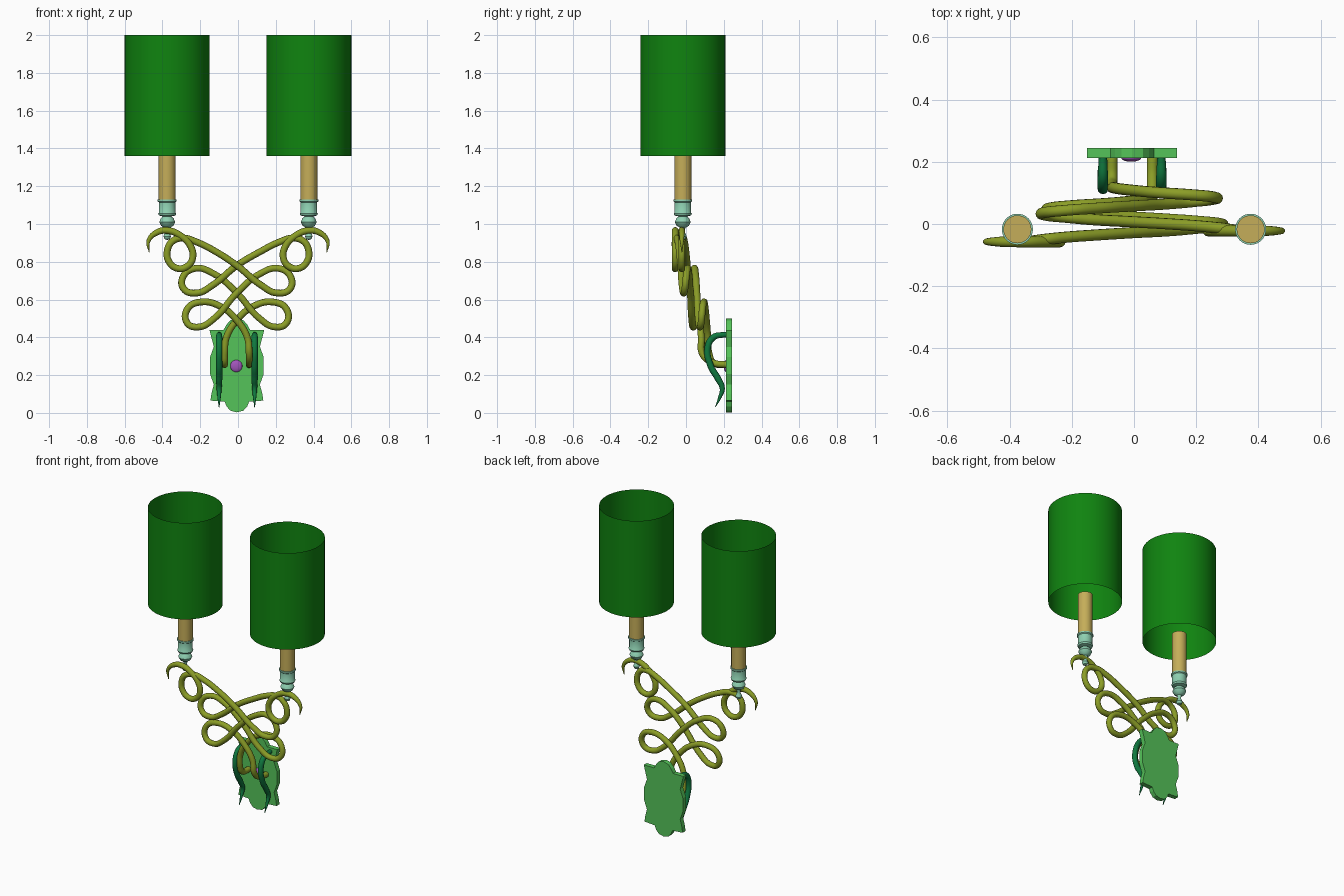
import bpy
import bmesh
import math

if "Cube" in bpy.data.objects:
    bpy.data.objects.remove(bpy.data.objects["Cube"], do_unlink=True)


def material(name, red, green, blue):
    mat = bpy.data.materials.new(name)
    mat.use_nodes = True
    colour = (red, green, blue, 1)
    mat.diffuse_color = colour
    mat.node_tree.nodes["Principled BSDF"].inputs["Base Color"].default_value = colour
    return mat


SHADE_GREEN = material("shade green", 0.005, 0.23, 0.005)
CANDLE_TAN = material("candle tan", 0.56, 0.42, 0.1)
CUP_MINT = material("cup mint", 0.27, 0.63, 0.44)
ARM_OLIVE = material("arm olive", 0.26, 0.34, 0.02)
PLATE_GREEN = material("plate green", 0.09, 0.55, 0.1)
LEAF_GREEN = material("leaf dark green", 0.005, 0.19, 0.05)
KNOB_PURPLE = material("knob purple", 0.36, 0.09, 0.5)

SEAT_X, SEAT_Y = 0.375, -0.017
MIDDLE_X = -0.006


def finish(obj, name, mat, smooth=True):
    obj.name = name
    obj.data.materials.clear()
    obj.data.materials.append(mat)
    bpy.ops.object.select_all(action="DESELECT")
    obj.select_set(True)
    bpy.context.view_layer.objects.active = obj
    if obj.type == "CURVE":
        bpy.ops.object.convert(target="MESH")
    if smooth:
        bpy.ops.object.shade_smooth_by_angle(angle=math.radians(40))
    return obj


def mesh_object(bm, name, mat, location=(0, 0, 0), smooth=True):
    mesh = bpy.data.meshes.new(name)
    bm.to_mesh(mesh)
    bm.free()
    obj = bpy.data.objects.new(name, mesh)
    obj.location = location
    bpy.context.collection.objects.link(obj)
    return finish(obj, name, mat, smooth)


def lathe(name, profile, mat, location):
    """Spin (radius, height) pairs around the vertical axis."""
    bm = bmesh.new()
    verts = [bm.verts.new((r, 0, z)) for r, z in profile]
    edges = [bm.edges.new(pair) for pair in zip(verts, verts[1:])]
    bmesh.ops.spin(bm, geom=verts + edges, axis=(0, 0, 1), cent=(0, 0, 0),
                   angle=math.tau, steps=32)
    bmesh.ops.remove_doubles(bm, verts=bm.verts, dist=0.0001)
    bmesh.ops.recalc_face_normals(bm, faces=bm.faces)
    return mesh_object(bm, name, mat, location)


def tube(name, points, radius, tapers, mat):
    """Round tube through the points; tapers maps a point index to a scale."""
    curve = bpy.data.curves.new(name, "CURVE")
    curve.dimensions = "3D"
    curve.bevel_depth = radius
    curve.bevel_resolution = 4
    curve.resolution_u = 8
    curve.use_fill_caps = True
    spline = curve.splines.new("BEZIER")
    spline.bezier_points.add(len(points) - 1)
    for i, (knot, co) in enumerate(zip(spline.bezier_points, points)):
        knot.co = co
        knot.handle_left_type = knot.handle_right_type = "AUTO"
        knot.radius = tapers.get(i, 1)
    obj = bpy.data.objects.new(name, curve)
    bpy.context.collection.objects.link(obj)
    return finish(obj, name, mat)


# Candle holder profile: finial ball, neck, bulb, cup and rim
cup_profile = [(0, 0.915), (0.014, 0.92), (0.02, 0.935), (0.014, 0.95),
               (0.01, 0.96), (0.014, 0.98), (0.032, 0.99), (0.042, 1.01),
               (0.034, 1.03), (0.022, 1.04), (0.044, 1.045), (0.048, 1.055),
               (0.044, 1.06), (0.044, 1.115), (0.05, 1.12), (0.05, 1.13),
               (0, 1.13)]

# Scrolled arm from the curled tip inward and down, as (x, z)
scroll = [(0.47, 0.85), (0.474, 0.91), (0.43, 0.955), (0.37, 0.965),
          (0.3, 0.935), (0.25, 0.88), (0.24, 0.82), (0.27, 0.775),
          (0.32, 0.765), (0.365, 0.8), (0.374, 0.86), (0.345, 0.91),
          (0.29, 0.925), (0.22, 0.905), (0.12, 0.855), (0, 0.78),
          (-0.13, 0.675), (-0.21, 0.635), (-0.28, 0.655), (-0.285, 0.72),
          (-0.22, 0.765), (-0.12, 0.735), (0, 0.635), (0.12, 0.5),
          (0.2, 0.455), (0.262, 0.475), (0.262, 0.55), (0.19, 0.587),
          (0.08, 0.56), (0, 0.49), (-0.055, 0.4), (-0.065, 0.31)]


def scroll_depth(i):
    """The curl is flat, then the arm drifts back toward the wall."""
    return -0.022 + 0.145 * max(0, i - 11) / (len(scroll) - 12)


leaf_path = [(0.215, 0.415), (0.145, 0.4), (0.115, 0.345), (0.13, 0.25),
             (0.17, 0.18), (0.192, 0.13), (0.18, 0.085), (0.155, 0.03)]

for side, label in ((1, "left"), (-1, "right")):
    seat = (side * SEAT_X, SEAT_Y, 0)

    # Open drum shade
    bpy.ops.mesh.primitive_cylinder_add(
        vertices=64, radius=0.225, depth=0.64, end_fill_type="NOTHING",
        location=(seat[0], SEAT_Y, 1.68))
    finish(bpy.context.object, label + "_shade", SHADE_GREEN)

    # Candle sleeve and its holder
    bpy.ops.mesh.primitive_cylinder_add(
        vertices=32, radius=0.045, depth=0.29,
        location=(seat[0], SEAT_Y, 1.265))
    finish(bpy.context.object, label + "_candle", CANDLE_TAN)
    lathe(label + "_candle_cup", cup_profile, CUP_MINT, seat)

    # Scrolled arm; the right one passes in front of the left one
    shift = 0 if side > 0 else -0.035
    path = [(side * x + MIDDLE_X * (i > 14), scroll_depth(i) + shift, z)
            for i, (x, z) in enumerate(scroll)]
    foot_x = path[-1][0]
    path += [(foot_x, 0.145, 0.265), (foot_x, 0.22, 0.255)]
    tube(label + "_arm", path, 0.018, {0: 0.1, 1: 0.6, 2: 0.9}, ARM_OLIVE)

    # Hanging leaf
    leaf_x = MIDDLE_X + side * 0.094
    tube(label + "_leaf", [(leaf_x, y, z) for y, z in leaf_path], 0.017,
         {0: 0.8, 5: 0.8, 6: 0.55, 7: 0.1}, LEAF_GREEN)

# Back plate with wavy sides and rounded tabs
half = [(0, 0.003), (0.035, 0.012), (0.055, 0.035), (0.065, 0.06),
        (0.14, 0.065), (0.135, 0.1), (0.122, 0.15), (0.142, 0.205),
        (0.142, 0.295), (0.122, 0.35), (0.135, 0.4), (0.145, 0.44),
        (0.07, 0.44), (0.055, 0.467), (0.035, 0.49), (0, 0.5)]
outline = half + [(-x, z) for x, z in reversed(half[1:-1])]
bm = bmesh.new()
face = bm.faces.new([bm.verts.new((x, 0.213, z)) for x, z in outline])
extruded = bmesh.ops.extrude_face_region(bm, geom=[face], use_keep_orig=True)
bmesh.ops.translate(bm, vec=(0, 0.031, 0),
                    verts=[v for v in extruded["geom"]
                           if isinstance(v, bmesh.types.BMVert)])
bmesh.ops.recalc_face_normals(bm, faces=bm.faces)
mesh_object(bm, "back_plate", PLATE_GREEN, (MIDDLE_X, 0, 0), smooth=False)

# Domed knob on the plate
bpy.ops.mesh.primitive_uv_sphere_add(
    segments=24, ring_count=16, radius=0.032, location=(-0.009, 0.213, 0.248))
bpy.context.object.scale.y = 0.4
finish(bpy.context.object, "plate_knob", KNOB_PURPLE)
